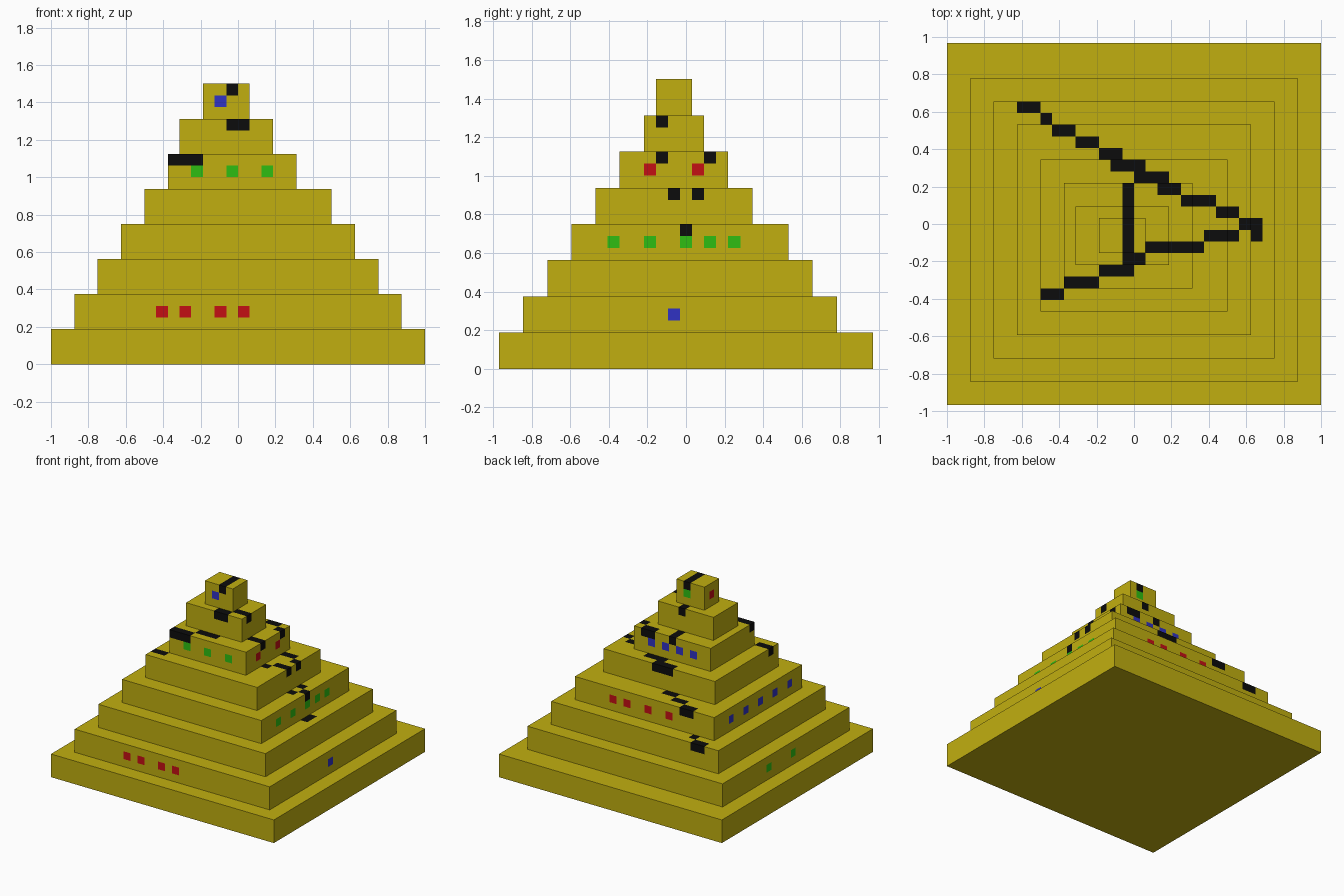
import bpy, bmesh

cube = bpy.data.objects.get("Cube")
if cube:
    bpy.data.objects.remove(cube, do_unlink=True)

U = 1 / 16          # size of one block
LEVELS = 3          # blocks per terrace in height


def material(name, rgb):
    lin = [((c / 255 + 0.055) / 1.055) ** 2.4 if c > 10 else c / 255 / 12.92 for c in rgb]
    m = bpy.data.materials.new(name)
    m.use_nodes = True
    m.diffuse_color = (*lin, 1)
    bsdf = next(n for n in m.node_tree.nodes if n.type == 'BSDF_PRINCIPLED')
    bsdf.inputs["Base Color"].default_value = (*lin, 1)
    bsdf.inputs["Roughness"].default_value = 0.9
    return m


STONE, BLACK, RED, GREEN, BLUE = range(5)
MATERIALS = [material("sand yellow", (193, 175, 16)), material("path black", (12, 12, 12)),
             material("dot red", (195, 16, 20)), material("dot green", (46, 190, 18)),
             material("dot blue", (48, 50, 195))]

# Terraces from the ground up, in blocks: x start, x end, y start, y end
TERRACES = [(-16, 16, 0, 31), (-14, 14, 2, 28), (-12, 12, 4, 26), (-10, 10, 6, 24),
            (-8, 8, 8, 21), (-6, 5, 10, 19), (-5, 3, 12, 17), (-3, 1, 13, 16)]

# Winding black path: row, first column, end column
RUNS = [(25, -10, -8), (24, -8, -7), (23, -7, -5), (22, -5, -3), (21, -3, -1),
        (20, -2, 1), (19, 0, 3), (18, 2, 4), (17, 4, 7), (16, 7, 9), (15, 9, 11),
        (14, 10, 11), (14, 6, 9), (13, 1, 6), (12, -1, 1), (11, -3, 0),
        (10, -6, -3), (9, -8, -6)]
PATH = {(i, j) for j, a, b in RUNS for i in range(a, b)}
PATH |= {(-1, j) for j in range(12, 19)}   # straight strip over the summit

# Dots in the middle row of a terrace wall: (terrace, wall) -> colour, block positions
DOTS = {(1, "front"): (RED, (-7, -5, -2, 0)), (5, "front"): (GREEN, (-4, -1, 2)),
        (7, "front"): (BLUE, (-2,)),
        (1, "+x"): (BLUE, (14,)), (3, "+x"): (GREEN, (9, 12, 15, 17, 19)),
        (5, "+x"): (RED, (12, 16)),
        (3, "back"): (RED, (4, 2, -1, -4)), (5, "back"): (BLUE, (2, 0, -2, -4)),
        (7, "back"): (GREEN, (-1,)),
        (1, "-x"): (GREEN, (18, 13)), (3, "-x"): (BLUE, (20, 17, 14, 11, 8)),
        (7, "-x"): (RED, (14,))}


def terrace(n):
    x0, x1, y0, y1 = TERRACES[n]
    above = TERRACES[n + 1] if n + 1 < len(TERRACES) else (0, 0, 0, 0)
    base, top = n * LEVELS, (n + 1) * LEVELS
    bm = bmesh.new()
    verts = {}

    def quad(corners, mat):
        for c in corners:
            if c not in verts:
                verts[c] = bm.verts.new((c[0] * U, (c[1] - 15.5) * U, c[2] * U))
        bm.faces.new([verts[c] for c in corners]).material_index = mat

    # Exposed top, plus the underside of the lowest terrace
    for i in range(x0, x1):
        for j in range(y0, y1):
            ring = [(i, j), (i + 1, j), (i + 1, j + 1), (i, j + 1)]
            if not (above[0] <= i < above[1] and above[2] <= j < above[3]):
                quad([(*p, top) for p in ring], BLACK if (i, j) in PATH else STONE)
            if n == 0:
                quad([(*p, base) for p in reversed(ring)], STONE)

    # Walls: the path drips over the upper edge, dots sit in the middle row
    def wall(side, k, cell, p, q):
        colour, spots = DOTS.get((n, side), (STONE, ()))
        for lv in range(LEVELS):
            mat = STONE
            if lv == LEVELS - 1 and cell in PATH:
                mat = BLACK
            elif lv == 1 and k in spots:
                mat = colour
            z = base + lv
            quad([(*p, z), (*q, z), (*q, z + 1), (*p, z + 1)], mat)

    for i in range(x0, x1):
        wall("front", i, (i, y0), (i, y0), (i + 1, y0))
        wall("back", i, (i, y1 - 1), (i + 1, y1), (i, y1))
    for j in range(y0, y1):
        wall("+x", j, (x1 - 1, j), (x1, j), (x1, j + 1))
        wall("-x", j, (x0, j), (x0, j + 1), (x0, j))

    mesh = bpy.data.meshes.new(f"terrace_{n + 1}")
    bm.to_mesh(mesh)
    bm.free()
    for m in MATERIALS:
        mesh.materials.append(m)
    bpy.context.collection.objects.link(bpy.data.objects.new(f"terrace_{n + 1}", mesh))


for n in range(len(TERRACES)):
    terrace(n)
